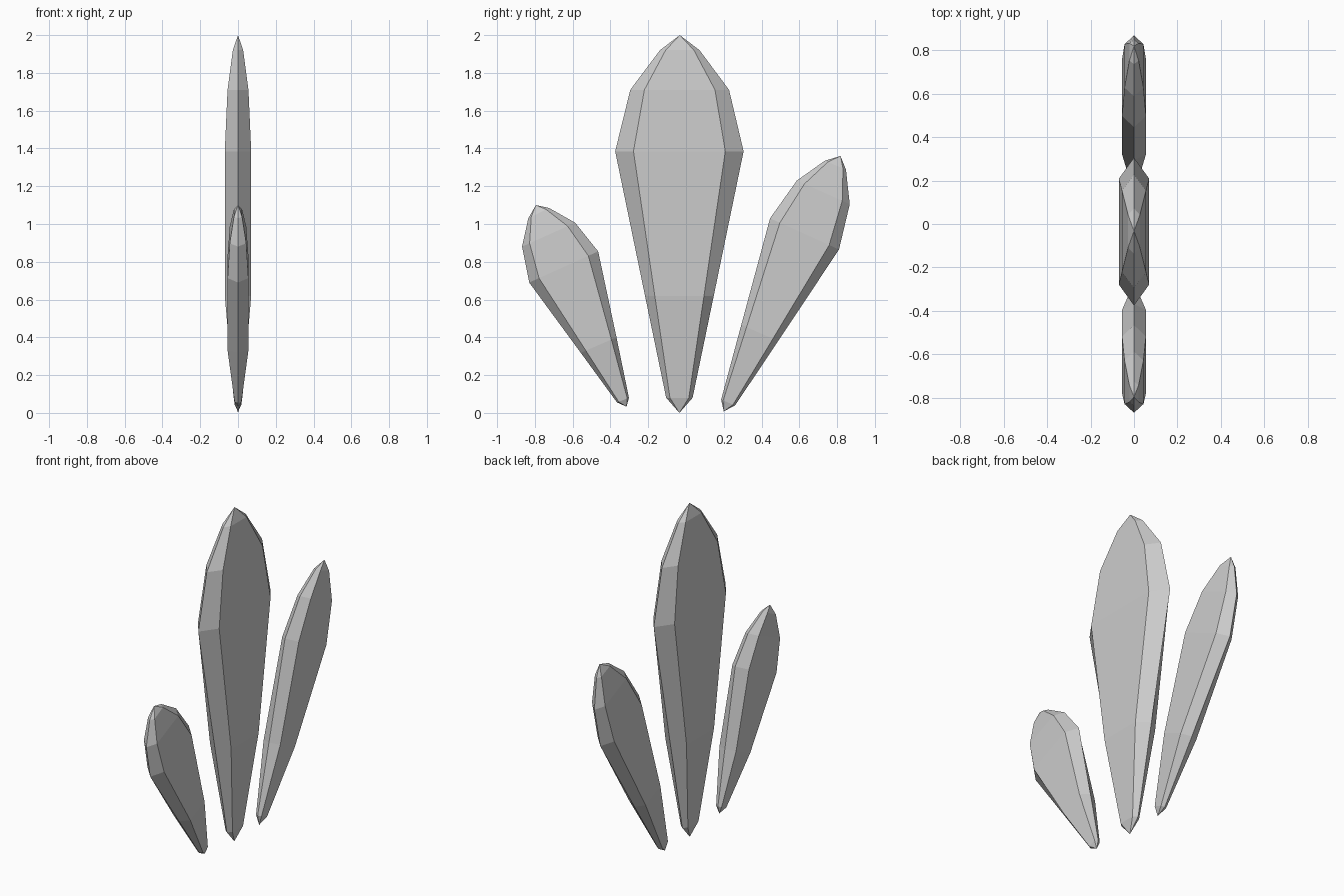
import bpy
import bmesh

if "Cube" in bpy.data.objects:
    bpy.data.objects.remove(bpy.data.objects["Cube"])

# Half thickness at each ring (fraction of maximum), from base to tip
DEPTH = [0.33, 1.0, 1.0, 0.79, 0.39]
INSET = 0.715  # width of the flat face relative to the full width


def shard(name, base, rings, tip, thick):
    """Hexagonal crystal blade; rings are (left, right) ridge points in y, z."""
    bm = bmesh.new()
    loops = []
    for (l, r), d in zip(rings, DEPTH):
        def at(t):
            return [a + (b - a) * t for a, b in zip(l, r)]
        k = (1 - INSET) / 2
        section = [(0, 0), (1, k), (1, 1 - k), (0, 1), (-1, 1 - k), (-1, k)]
        loops.append([bm.verts.new((s * thick * d, *at(t))) for s, t in section])
    bottom = bm.verts.new((0, *base))
    top = bm.verts.new((0, *tip))
    for i in range(6):
        j = (i + 1) % 6
        for a, b in zip(loops, loops[1:]):
            bm.faces.new((a[i], a[j], b[j], b[i]))
        bm.faces.new((bottom, loops[0][j], loops[0][i]))
        bm.faces.new((top, loops[-1][i], loops[-1][j]))
    bmesh.ops.recalc_face_normals(bm, faces=bm.faces)
    mesh = bpy.data.meshes.new(name)
    bm.to_mesh(mesh)
    bm.free()
    obj = bpy.data.objects.new(name, mesh)
    bpy.context.collection.objects.link(obj)


# Tall central blade
shard("center_shard", (-0.035, 0.0), [
    ((-0.105, 0.08), (0.035, 0.08)),
    ((-0.217, 0.62), (0.147, 0.62)),
    ((-0.375, 1.385), (0.305, 1.385)),
    ((-0.295, 1.71), (0.228, 1.71)),
    ((-0.138, 1.92), (0.072, 1.92))], (-0.033, 2.0), 0.07)

# Short blade leaning to -y
shard("short_shard", (-0.315, 0.033), [
    ((-0.365, 0.055), (-0.302, 0.08)),
    ((-0.557, 0.318), (-0.368, 0.40)),
    ((-0.83, 0.69), (-0.465, 0.855)),
    ((-0.868, 0.88), (-0.587, 1.007)),
    ((-0.835, 1.03), (-0.725, 1.085))], (-0.795, 1.10), 0.055)

# Medium blade leaning to +y
shard("medium_shard", (0.20, 0.008), [
    ((0.186, 0.07), (0.26, 0.04)),
    ((0.293, 0.467), (0.488, 0.38)),
    ((0.445, 1.03), (0.81, 0.865)),
    ((0.587, 1.23), (0.867, 1.105)),
    ((0.735, 1.335), (0.847, 1.287))], (0.818, 1.36), 0.055)
